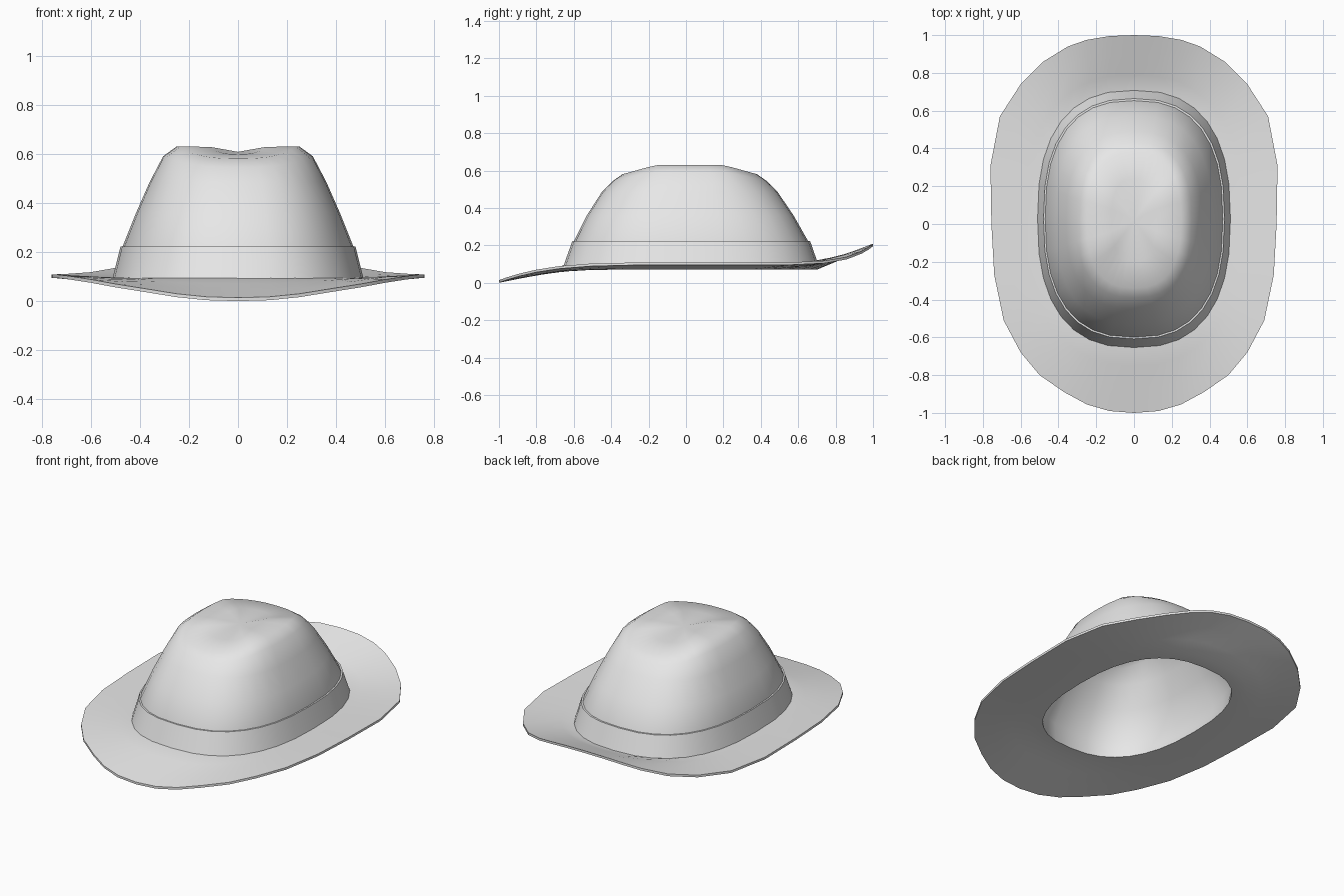
import bpy, bmesh, math

cube = bpy.data.objects.get("Cube")
if cube:
    bpy.data.objects.remove(cube, do_unlink=True)

SIDES = 32

felt = bpy.data.materials.new("grey_felt")
felt.use_nodes = True
GREY = (0.8, 0.8, 0.8, 1)
felt.diffuse_color = GREY
felt.node_tree.nodes["Principled BSDF"].inputs["Base Color"].default_value = GREY


def power(v, n):
    return math.copysign(abs(v) ** (2 / n), v)


def oval(half_x, front, back, z, end_drop=0):
    """Rounded oval ring whose front and back ends may dip by end_drop."""
    centre, half_y = (front + back) / 2, (back - front) / 2
    ring = []
    for i in range(SIDES):
        a = math.tau * i / SIDES
        u, v = power(math.cos(a), 2.5), power(math.sin(a), 2.5)
        dip = end_drop * max(0, abs(v) - 0.5) * 2
        ring.append((half_x * u, centre + half_y * v, z - dip))
    return ring


def loft(name, rings, closed=False, poles=None):
    """Bridge rings in order; optionally close the loop or cap both ends."""
    bm = bmesh.new()
    loops = [[bm.verts.new(p) for p in ring] for ring in rings]
    pairs = list(zip(loops, loops[1:]))
    if closed:
        pairs.append((loops[-1], loops[0]))
    for low, high in pairs:
        for i in range(SIDES):
            j = (i + 1) % SIDES
            bm.faces.new((low[i], low[j], high[j], high[i]))
    if poles:
        for loop, co in zip((loops[0], loops[-1]), poles):
            tip = bm.verts.new(co)
            for i in range(SIDES):
                bm.faces.new((loop[i], loop[(i + 1) % SIDES], tip))
    bmesh.ops.recalc_face_normals(bm, faces=bm.faces)
    mesh = bpy.data.meshes.new(name)
    bm.to_mesh(mesh)
    bm.free()
    mesh.materials.append(felt)
    obj = bpy.data.objects.new(name, mesh)
    bpy.context.collection.objects.link(obj)
    bpy.ops.object.select_all(action="DESELECT")
    obj.select_set(True)
    bpy.context.view_layer.objects.active = obj
    bpy.ops.object.shade_smooth_by_angle(angle=math.radians(40))


# Brim outline: left half from front to back, mirrored to the right
half = [(0, -1), (0.13, -0.99), (0.25, -0.955), (0.37, -0.89), (0.5, -0.8),
        (0.6, -0.68), (0.69, -0.51), (0.74, -0.27), (0.755, 0), (0.76, 0.31),
        (0.71, 0.57), (0.6, 0.74), (0.48, 0.86), (0.35, 0.94), (0.25, 0.975),
        (0.13, 0.995), (0, 1)]
outline = half + [(-x, y) for x, y in half[-2:0:-1]]
outline = outline[8:] + outline[:8]

# Brim: flat at the sides, dipping at the front, turned up at the back
OPENING = oval(0.42, -0.56, 0.615, 0.07)
seam = oval(0.5, -0.645, 0.7, 0.07)


def brim_ring(t, lift):
    ring = []
    for (ax, ay, az), (bx, by) in zip(seam, outline):
        edge = 0.095 + (0.1 * by ** 8 if by > 0 else -0.095 * by ** 4)
        ring.append((ax + (bx - ax) * t, ay + (by - ay) * t,
                     az + (edge - az) * t + lift * (1 - 0.45 * t)))
    return ring


steps = [0, 0.3, 0.65, 1]
opening_top = [(x, y, z + 0.025) for x, y, z in OPENING]
loft("brim", [OPENING] + [brim_ring(t, 0) for t in steps]
     + [brim_ring(t, 0.025) for t in reversed(steps)] + [opening_top], closed=True)

# Crown: tapered shell with a creased, hollowed top
shape = [(0.475, -0.605, 0.66, 0.21, 0),
         (0.415, -0.53, 0.575, 0.36, 0),
         (0.36, -0.45, 0.49, 0.485, 0),
         (0.305, -0.39, 0.43, 0.59, 0.045),
         (0.25, -0.34, 0.38, 0.63, 0.05),
         (0.12, -0.2, 0.24, 0.628, 0.03)]
WALL = 0.045
outside = [oval(*s) for s in shape]
lining = [oval(x - WALL, f + WALL, b - WALL, z - 0.03, d) for x, f, b, z, d in shape]
foot = [oval(0.475, -0.62, 0.675, 0.08), oval(0.42, -0.56, 0.615, 0.08)]
loft("crown", outside[::-1] + foot + lining,
     poles=[(0, 0.02, 0.608), (0, 0.02, 0.578)])

# Hat band: thin sleeve with a small ledge around the crown base
loft("hat_band", [oval(0.465, -0.595, 0.65, 0.222), oval(0.479, -0.608, 0.664, 0.222),
                  oval(0.512, -0.655, 0.71, 0.09), oval(0.48, -0.625, 0.68, 0.09)],
     closed=True)
